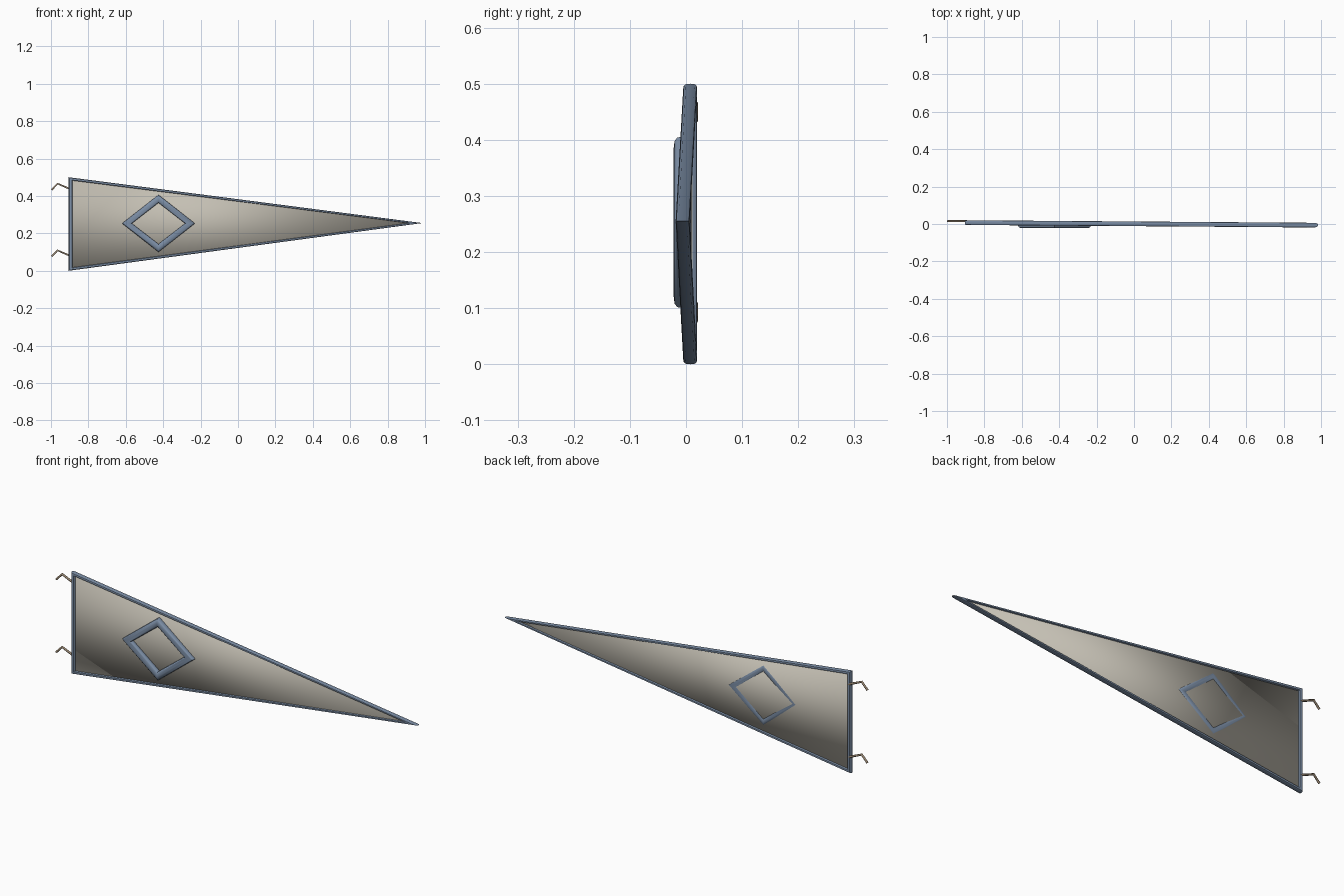
import bpy, bmesh, math
from mathutils import Vector

if "Cube" in bpy.data.objects:
    bpy.data.objects.remove(bpy.data.objects["Cube"])


def material(name, rgb):
    m = bpy.data.materials.new(name)
    m.diffuse_color = (*rgb, 1)
    m.use_nodes = True
    m.node_tree.nodes["Principled BSDF"].inputs["Base Color"].default_value = m.diffuse_color
    return m


BLUE = material("blue_trim", (0.20, 0.27, 0.38))
CLOTH = material("beige_cloth", (0.55, 0.52, 0.45))
CORD = material("brown_cord", (0.30, 0.23, 0.16))


def finish(bm, name, mat, angle):
    bmesh.ops.recalc_face_normals(bm, faces=bm.faces)
    me = bpy.data.meshes.new(name)
    bm.to_mesh(me)
    bm.free()
    ob = bpy.data.objects.new(name, me)
    bpy.context.collection.objects.link(ob)
    me.materials.append(mat)
    bpy.ops.object.select_all(action='DESELECT')
    ob.select_set(True)
    bpy.context.view_layer.objects.active = ob
    bpy.ops.object.shade_smooth_by_angle(angle=math.radians(angle))
    return ob


def spow(v):
    return math.copysign(abs(v) ** 0.7, v)


def border(name, outer, inner, centre_y, half, n=12):
    """Rounded trim running between an outer and an inner outline."""
    bm = bmesh.new()
    rings = []
    for o, i, cy in zip(outer, inner, centre_y):
        ring = []
        for k in range(n):
            a = 2 * math.pi * k / n
            p = Vector(o).lerp(Vector(i), (1 - spow(math.cos(a))) / 2)
            ring.append(bm.verts.new((p.x, cy + half * spow(math.sin(a)), p.y)))
        rings.append(ring)
    for r, s in zip(rings, rings[1:] + rings[:1]):
        for k in range(n):
            j = (k + 1) % n
            bm.faces.new((r[k], r[j], s[j], s[k]))
    return finish(bm, name, BLUE, 40)


# outer trim of the pennant
border("pennant_trim",
       [(-0.905, 0), (-0.905, 0.5), (0.985, 0.255)],
       [(-0.885, 0.018), (-0.885, 0.482), (0.91, 0.255)],
       [0.0075, 0.0075, -0.006], 0.0125)

# diamond emblem showing on both faces
cx, cz = -0.425, 0.253
dirs = [(-1, 0), (0, 1), (1, 0), (0, -1)]
border("diamond_emblem",
       [(cx + 0.195 * x, cz + 0.153 * z) for x, z in dirs],
       [(cx + 0.142 * x, cz + 0.110 * z) for x, z in dirs],
       [-0.006] * 4, 0.016)

# cloth panel, softly shaded across its thin edges
bm = bmesh.new()
sides = [[bm.verts.new((x, y + d, z)) for x, y, z in
          ((-0.895, 0.0075, 0.009), (-0.895, 0.0075, 0.491), (0.95, -0.006, 0.255))]
         for d in (-0.004, 0.004)]
for s in sides:
    bm.faces.new(s)
for k in range(3):
    j = (k + 1) % 3
    bm.faces.new((sides[0][k], sides[0][j], sides[1][j], sides[1][k]))
finish(bm, "cloth_panel", CLOTH, 180)

# bent tie cords on the mast edge
for name, z in (("upper_tie", 0.44), ("lower_tie", 0.083)):
    cu = bpy.data.curves.new(name, 'CURVE')
    cu.dimensions = '3D'
    cu.bevel_depth = 0.0055
    cu.bevel_resolution = 1
    cu.use_fill_caps = True
    sp = cu.splines.new('POLY')
    pts = [(-0.893, z - 0.005), (-0.965, z + 0.026), (-0.996, z - 0.007)]
    sp.points.add(len(pts) - 1)
    for p, (x, h) in zip(sp.points, pts):
        p.co = (x, 0.0155, h, 1)
    cu.materials.append(CORD)
    ob = bpy.data.objects.new(name, cu)
    bpy.context.collection.objects.link(ob)
